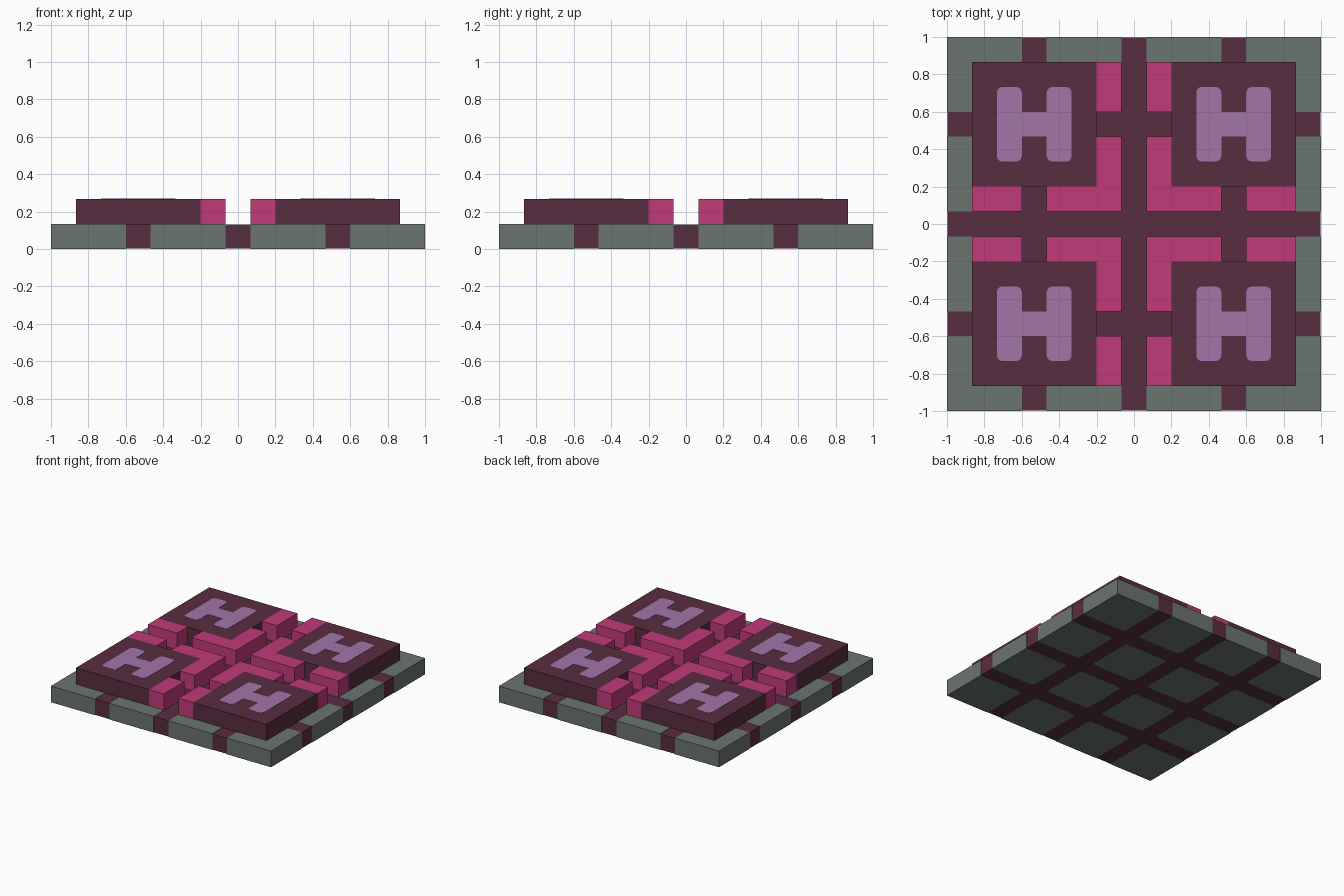
import bpy
import bmesh

cube = bpy.data.objects.get("Cube")
if cube:
    bpy.data.objects.remove(cube, do_unlink=True)

U = 2 / 30          # layout module: channels are two modules wide
EPS = 0.002         # tiny relief for painted plates
BASE_TOP = 2 * U
BLOCK_TOP = 4 * U


def make_material(name, srgb):
    linear = [((c / 255 + 0.055) / 1.055) ** 2.4 for c in srgb] + [1.0]
    mat = bpy.data.materials.new(name)
    mat.use_nodes = True
    mat.diffuse_color = linear
    bsdf = mat.node_tree.nodes["Principled BSDF"]
    bsdf.inputs["Base Color"].default_value = linear
    bsdf.inputs["Roughness"].default_value = 0.8
    return mat


grey = make_material("stone grey", (107, 117, 111))
plum = make_material("dark plum", (89, 45, 65))
pink = make_material("magenta pink", (192, 59, 122))
lilac = make_material("soft lilac", (162, 117, 167))


def prism(name, points, z0, z1, mat, is_round=None, mirror=True):
    """Extrude an outline given in modules, round chosen corners, mirror in x and y."""
    bm = bmesh.new()
    verts = [bm.verts.new((x * U, y * U, z0)) for x, y in points]
    bm.faces.new(verts)
    if is_round:
        corners = [v for v, (x, y) in zip(verts, points) if is_round(x, y)]
        bmesh.ops.bevel(bm, geom=corners, offset=0.03, segments=3,
                        profile=0.5, affect='VERTICES')
    ext = bmesh.ops.extrude_face_region(bm, geom=bm.faces[:])
    top = [g for g in ext["geom"] if isinstance(g, bmesh.types.BMVert)]
    bmesh.ops.translate(bm, verts=top, vec=(0, 0, z1 - z0))
    bmesh.ops.recalc_face_normals(bm, faces=bm.faces[:])
    mesh = bpy.data.meshes.new(name)
    bm.to_mesh(mesh)
    bm.free()
    mesh.materials.append(mat)
    obj = bpy.data.objects.new(name, mesh)
    bpy.context.collection.objects.link(obj)
    if mirror:
        mod = obj.modifiers.new("four quadrants", 'MIRROR')
        mod.use_axis = (True, True, False)
        mod.use_mirror_merge = False
    return obj


def rect(x0, x1, y0, y1):
    return [(x0, y0), (x1, y0), (x1, y1), (x0, y1)]


# Base slab, seen as the grid lines between the tiles
e = 15 - EPS / U
prism("base_grid", rect(-e, e, -e, e), EPS, BASE_TOP - EPS, plum, mirror=False)

# Grey base tiles, rounded at corners away from the rim
spans = {"inner": (1, 7), "outer": (9, 15)}
for nx, xs in spans.items():
    for ny, ys in spans.items():
        prism(f"base_tile_{nx}_{ny}", rect(*xs, *ys), 0, BASE_TOP, grey,
              is_round=lambda x, y: max(x, y) < 15)

# Raised corner blocks
Z0 = BASE_TOP - EPS
prism("raised_block", rect(3, 13, 3, 13), Z0, BLOCK_TOP, plum)

# Pink borders: a corner angle plus two short end pieces
prism("border_angle", [(1, 1), (7, 1), (7, 3), (3, 3), (3, 7), (1, 7)],
      Z0, BLOCK_TOP, pink)
prism("border_end_x", rect(9, 13, 1, 3), Z0, BLOCK_TOP, pink)
prism("border_end_y", rect(1, 3, 9, 13), Z0, BLOCK_TOP, pink)

# Lilac inlay: two rounded bars joined by a bridge
inlay = [(5, 5), (7, 5), (7, 7), (9, 7), (9, 5), (11, 5),
         (11, 11), (9, 11), (9, 9), (7, 9), (7, 11), (5, 11)]
prism("block_inlay", inlay, BLOCK_TOP - EPS, BLOCK_TOP + EPS, lilac,
      is_round=lambda x, y: y in (5, 11))
